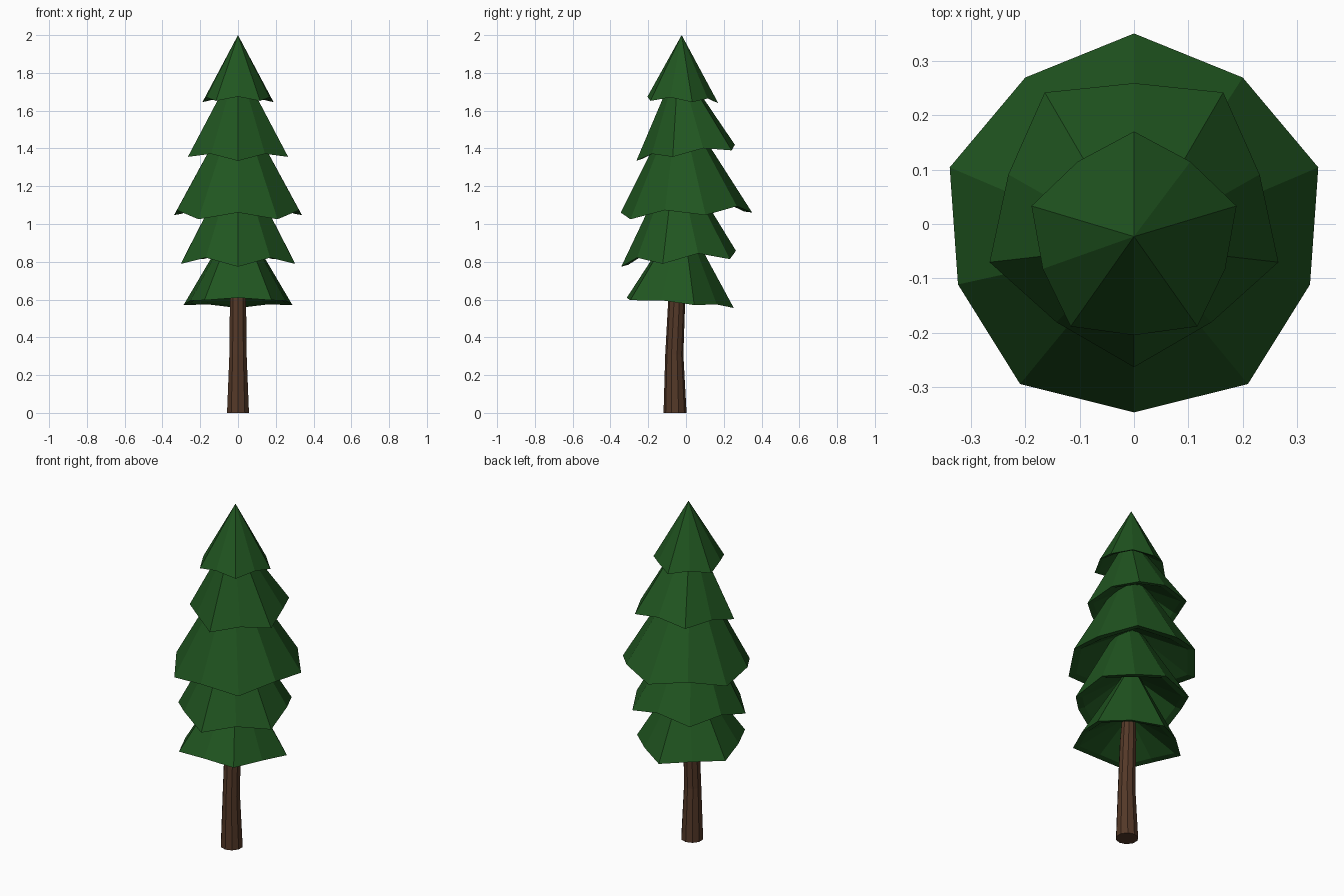
import bpy, bmesh, math
from math import sin, cos, pi

if "Cube" in bpy.data.objects:
    bpy.data.objects.remove(bpy.data.objects["Cube"])

def material(name, rgb):
    m = bpy.data.materials.new(name)
    m.diffuse_color = (*rgb, 1)
    m.use_nodes = True
    m.node_tree.nodes["Principled BSDF"].inputs["Base Color"].default_value = m.diffuse_color
    return m

GREEN = material("needle_green", (0.0145, 0.092, 0.0145))
BROWN = material("bark_brown", (0.088, 0.040, 0.021))

def finish(name, bm, mat):
    bmesh.ops.recalc_face_normals(bm, faces=bm.faces)
    me = bpy.data.meshes.new(name)
    bm.to_mesh(me)
    bm.free()
    me.materials.append(mat)
    bpy.context.collection.objects.link(bpy.data.objects.new(name, me))

def tier(name, yc, zc, r, ratio, lift, slope, start, apex_y, apex_z):
    """Tilted cone with five drooping tips, raised points between, shallow hollow below."""
    bm = bmesh.new()
    outer, inner = [], []
    for i in range(10):
        a = start + i * pi / 5
        k, up = (ratio, lift) if i % 2 else (1, 0)
        for ring, s, rise in ((outer, 1, 0), (inner, 0.88, 0.008)):
            dy = r * k * s * sin(a)
            ring.append(bm.verts.new((r * k * s * cos(a), yc + dy,
                                      zc + up + rise + slope * dy)))
    top = bm.verts.new((0, apex_y, apex_z))
    hollow = bm.verts.new((0, yc + (apex_y - yc) * 0.35,
                           zc + (apex_z - zc) * 0.35))
    for i in range(10):
        j = (i + 1) % 10
        bm.faces.new((outer[i], outer[j], top))
        bm.faces.new((outer[j], outer[i], inner[i], inner[j]))
        bm.faces.new((inner[j], inner[i], hollow))
    finish(name, bm, GREEN)

# Foliage tiers, bottom to top (tips alternate between back and front)
B, F = pi / 2, -pi / 2
tier("foliage_1", -0.050, 0.578, 0.303, 0.87, 0.012, -0.075, B, -0.020, 1.06)
tier("foliage_2", -0.025, 0.796, 0.318, 0.91, 0.042, 0.070, F, -0.055, 1.38)
tier("foliage_3", -0.006, 1.041, 0.356, 0.955, 0.038, 0.055, B, -0.040, 1.67)
tier("foliage_4", 0.016, 1.365, 0.279, 0.87, 0.028, 0.110, F, -0.040, 1.86)
tier("foliage_5", -0.028, 1.647, 0.198, 0.89, 0.022, -0.030, B, -0.023, 2.00)

# Trunk: slightly bent, flared at the foot
N = 10
bm = bmesh.new()
rings = []
for y, z, r in ((-0.058, 0, 0.061), (-0.062, 0.31, 0.048),
                (-0.049, 0.60, 0.045), (-0.04, 0.85, 0.03)):
    rings.append([bm.verts.new((r * cos(B + i * 2 * pi / N),
                                y + r * sin(B + i * 2 * pi / N), z))
                  for i in range(N)])
for lo, hi in zip(rings, rings[1:]):
    for i in range(N):
        j = (i + 1) % N
        bm.faces.new((lo[i], lo[j], hi[j], hi[i]))
bm.faces.new(rings[0])
bm.faces.new(rings[-1])
finish("trunk", bm, BROWN)
